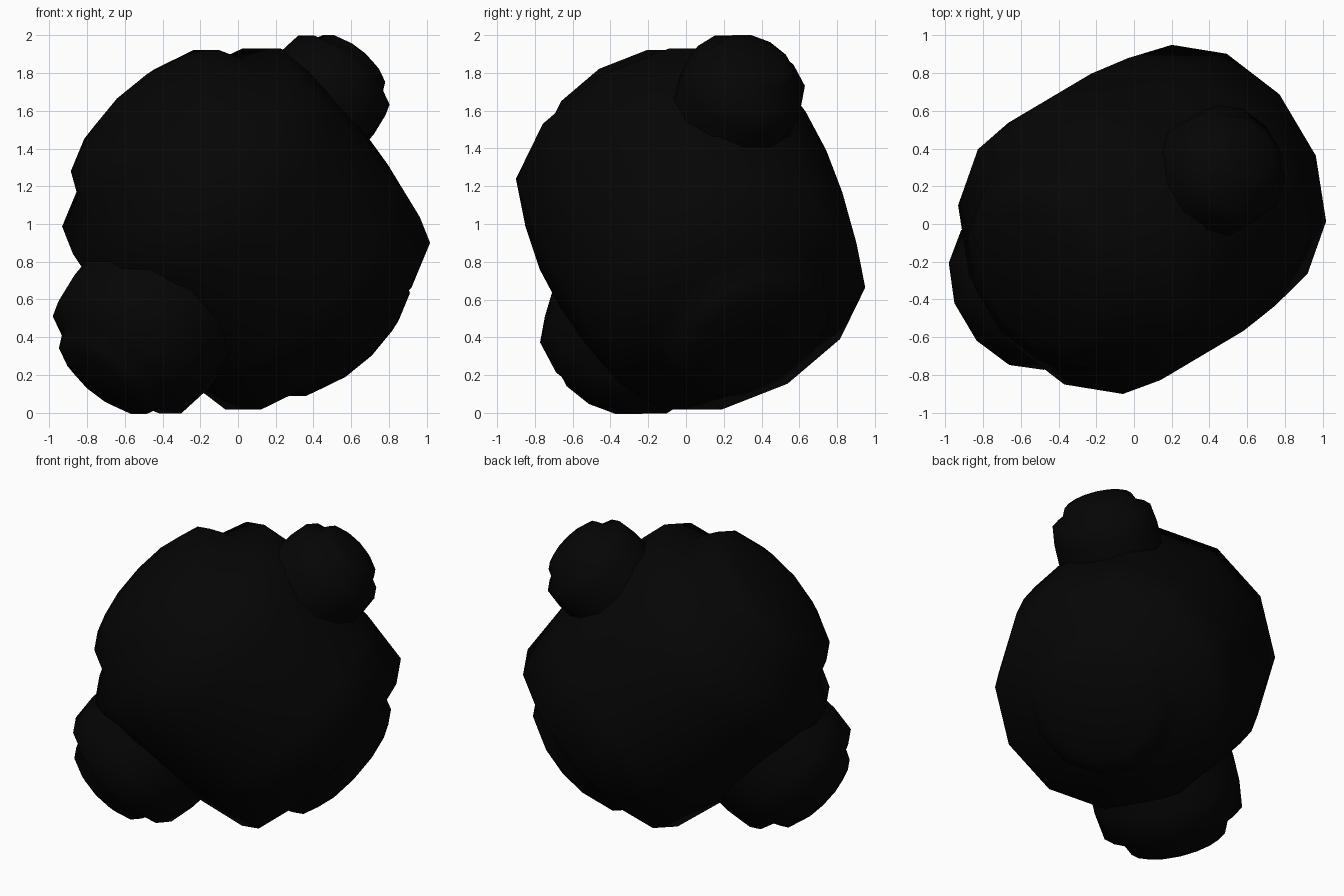
import bpy
import bmesh
import math
from mathutils import Matrix, Vector

cube = bpy.data.objects.get("Cube")
if cube:
    bpy.data.objects.remove(cube, do_unlink=True)

black = bpy.data.materials.new("soot_black")
black.use_nodes = True
colour = (0.0015, 0.0015, 0.0015, 1)
black.diffuse_color = colour
black.node_tree.nodes["Principled BSDF"].inputs["Base Color"].default_value = colour

# Three square directions: level side, body axis and the axis of the small drums
SIDE = Vector((0.51, -0.86, 0)).normalized()
BODY_AXIS = Vector((-0.62, -0.368, 0.69)).normalized()
DRUM_AXIS = BODY_AXIS.cross(SIDE)
if DRUM_AXIS.z < 0:
    DRUM_AXIS.negate()
CENTRE = Vector((0.05, 0.04, 0.97))

# Profile (radius, height): narrow cap, notch, shoulder, waist, shoulder, notch, wide cap
PROFILE = [(0, -0.915), (0.14, -0.91), (0.35, -0.87), (0.45, -0.82), (0.51, -0.68),
           (0.73, -0.64), (0.79, -0.3), (0.82, 0), (0.82, 0.3), (0.78, 0.6),
           (0.6, 0.69), (0.53, 0.84), (0.39, 0.9), (0.16, 0.95), (0, 0.955)]


def drum(name, axis, centre, size, sides=12):
    """Turn the profile about the given axis, wide cap towards its tip."""
    bm = bmesh.new()
    verts = [bm.verts.new((r, 0, h)) for r, h in PROFILE]
    edges = [bm.edges.new(pair) for pair in zip(verts, verts[1:])]
    bmesh.ops.spin(bm, geom=verts + edges, cent=(0, 0, 0), axis=(0, 0, 1),
                   angle=math.tau, steps=sides)
    bmesh.ops.remove_doubles(bm, verts=bm.verts, dist=0.001)
    bmesh.ops.recalc_face_normals(bm, faces=bm.faces)
    tilt = Matrix((SIDE, axis.cross(SIDE), axis)).transposed().to_4x4()
    phase = Matrix.Rotation(math.pi / sides, 4, "Z")
    bm.transform(Matrix.Translation(centre) @ tilt @ phase @ Matrix.Scale(size, 4))
    mesh = bpy.data.meshes.new(name)
    bm.to_mesh(mesh)
    bm.free()
    mesh.materials.append(black)
    mesh.shade_smooth()
    bpy.context.collection.objects.link(bpy.data.objects.new(name, mesh))


# Large body with a small drum above and a medium drum below, turned square to it
drum("main_body", BODY_AXIS, CENTRE, 1.0)
drum("upper_drum", DRUM_AXIS, CENTRE + DRUM_AXIS * 0.75 + BODY_AXIS * 0.145, 0.405)
drum("lower_drum", -DRUM_AXIS, CENTRE - DRUM_AXIS * 0.69 + BODY_AXIS * 0.1, 0.57)
